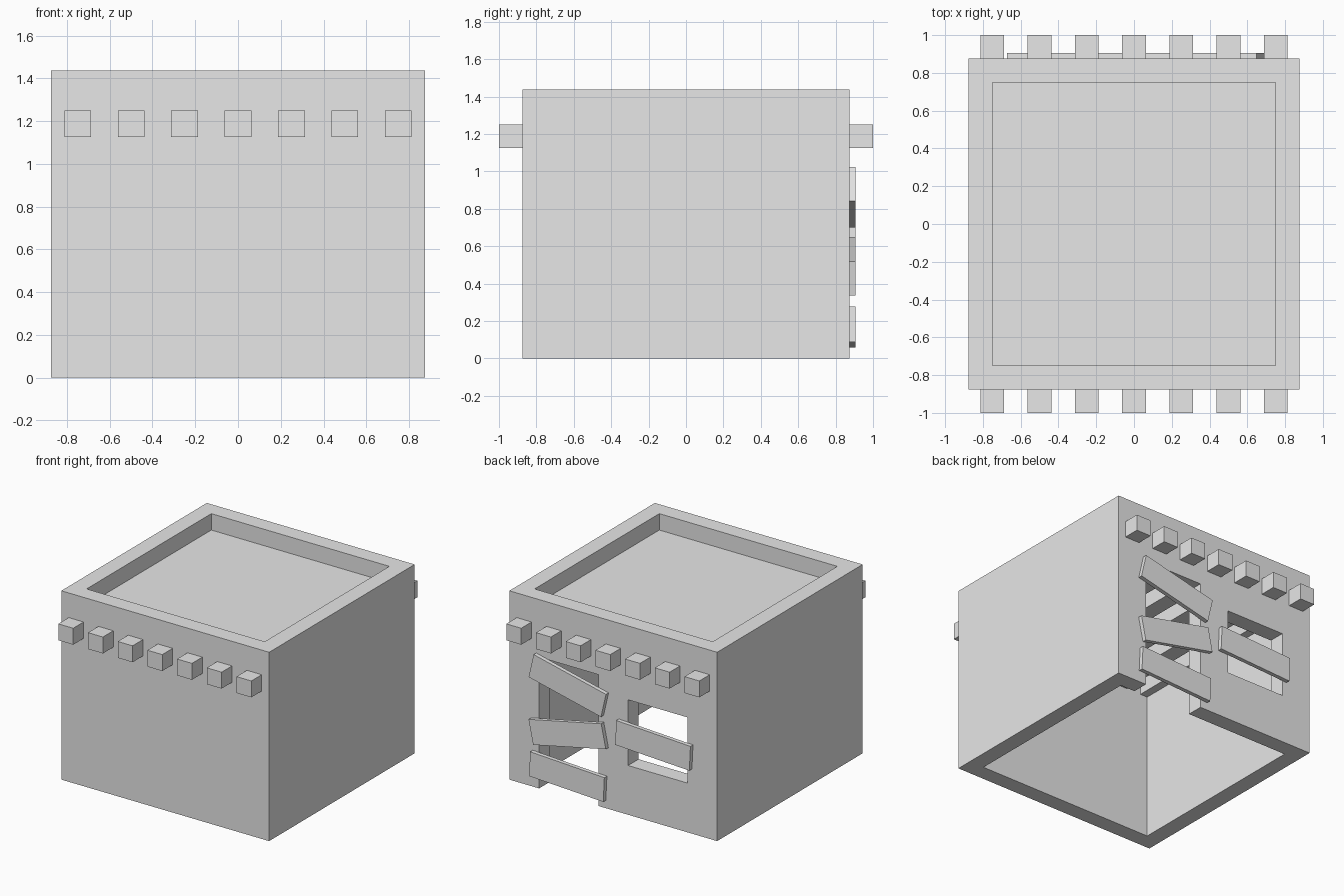
import bpy, math
from mathutils import Matrix

if "Cube" in bpy.data.objects:
    bpy.data.objects.remove(bpy.data.objects["Cube"])

stone = bpy.data.materials.new("plain_grey")
stone.diffuse_color = (0.8, 0.8, 0.8, 1)
stone.use_nodes = True
stone.node_tree.nodes["Principled BSDF"].inputs["Base Color"].default_value = stone.diffuse_color


def box(name, x, y, z):
    """Box from (min, max) ranges, origin at its centre."""
    c = [(a + b) / 2 for a, b in (x, y, z)]
    bpy.ops.mesh.primitive_cube_add(size=1, location=c)
    o = bpy.context.object
    o.name = o.data.name = name
    o.data.transform(Matrix.Diagonal([b - a for a, b in (x, y, z)] + [1]))
    o.data.materials.append(stone)
    return o


def cut(target, cutter):
    cutter.hide_render = True
    m = target.modifiers.new("cut", 'BOOLEAN')
    m.operation, m.solver, m.object = 'DIFFERENCE', 'EXACT', cutter
    bpy.context.view_layer.objects.active = target
    bpy.ops.object.modifier_apply(modifier=m.name)
    bpy.data.objects.remove(cutter)


# Hollow walls, open below, with a door and a window in the back
W, T, H = 0.875, 0.125, 1.4375
I = W - T
walls = box("walls", (-W, W), (-W, W), (0, H))
cut(walls, box("room_cutter", (-I, I), (-I, I), (-0.2, H + 0.2)))
cut(walls, box("door_cutter", (0.125, 0.625), (0.6, 1.0), (-0.2, 1.0)))
cut(walls, box("window_cutter", (-0.625, -0.125), (0.6, 1.0), (0.375, 0.875)))

# Sunken flat roof
box("roof", (-I, I), (-I, I), (1.25, 1.3125))

# Roof beams running through the walls front to back
for i in range(-3, 4):
    x = i * 0.25
    box("roof_beam", (x - 0.0625, x + 0.0625), (-1, 1), (1.125, 1.25))

# Crooked boards nailed over the door and window: centre x, centre z, tilt
for name, x, z, tilt in (("door_board_top", 0.365, 0.863, -13),
                         ("door_board_middle", 0.366, 0.493, 12),
                         ("door_board_bottom", 0.37, 0.168, -2.75),
                         ("window_board", -0.355, 0.60, -2.75)):
    b = box(name, (x - 0.3125, x + 0.3125), (W, W + 0.03125),
            (z - 0.09375, z + 0.09375))
    b.rotation_euler.y = math.radians(tilt)  # negative: +x end is raised
